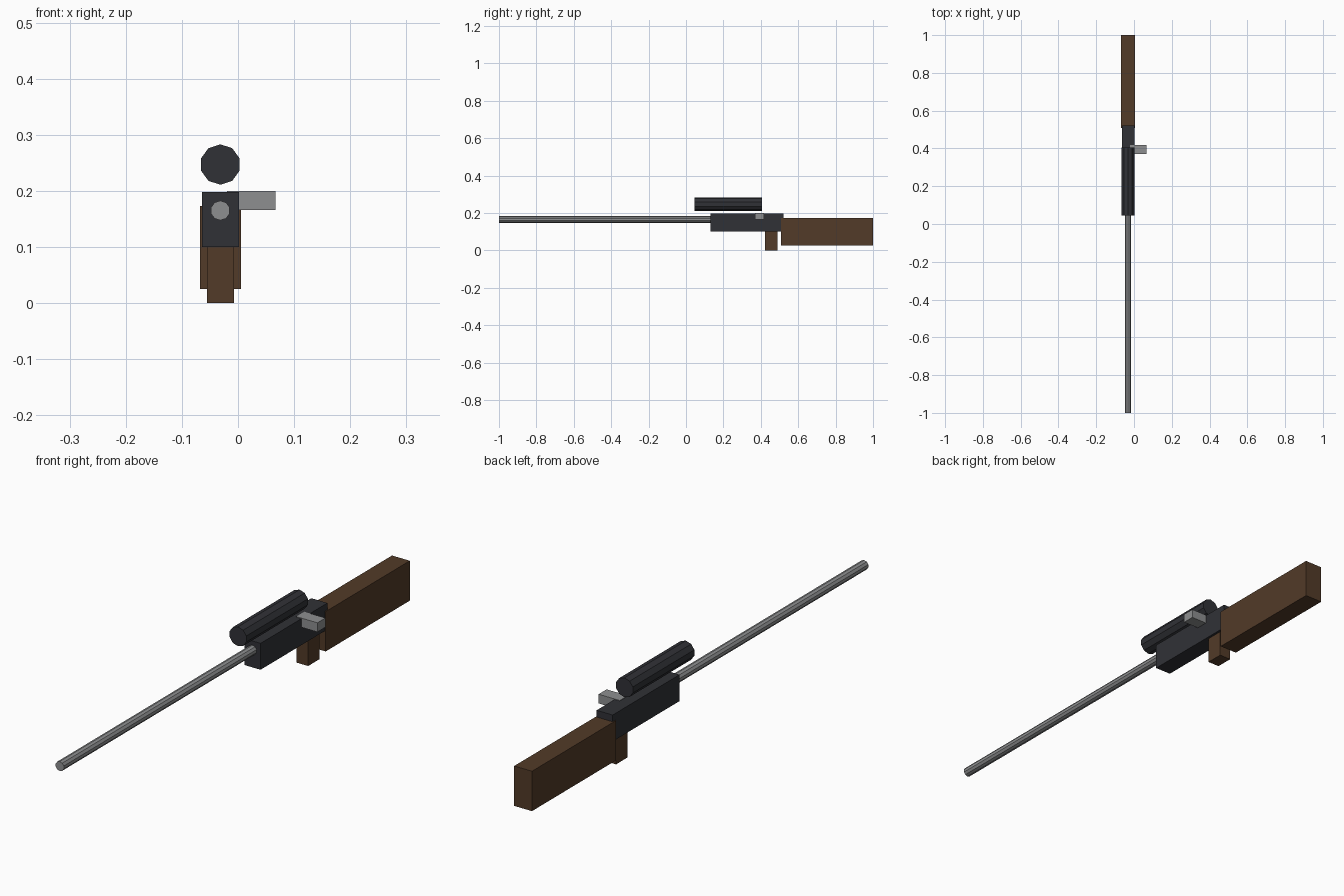
import bpy
from math import pi

if "Cube" in bpy.data.objects:
    bpy.data.objects.remove(bpy.data.objects["Cube"])

CX = -0.0315  # centre line of the body


def material(name, rgb):
    mat = bpy.data.materials.new(name)
    mat.diffuse_color = (*rgb, 1)
    mat.use_nodes = True
    mat.node_tree.nodes["Principled BSDF"].inputs["Base Color"].default_value = mat.diffuse_color
    return mat


wood = material("wood", (0.085, 0.043, 0.021))
dark = material("dark_metal", (0.03, 0.031, 0.037))
steel = material("steel", (0.27, 0.275, 0.28))


def box(name, x, y, z, mat):
    """Box from (min, max) ranges on each axis."""
    ranges = (x, y, z)
    bpy.ops.mesh.primitive_cube_add(size=1, location=[(a + b) / 2 for a, b in ranges])
    ob = bpy.context.object
    ob.name = name
    ob.scale = [b - a for a, b in ranges]
    bpy.ops.object.transform_apply(location=False, rotation=False, scale=True)
    ob.data.materials.append(mat)


def tube(name, radius, y, z, mat):
    """Ten-sided cylinder lying along y."""
    bpy.ops.mesh.primitive_cylinder_add(
        vertices=10, radius=radius, depth=y[1] - y[0],
        location=(CX, (y[0] + y[1]) / 2, z), rotation=(pi / 2, 0, 0))
    ob = bpy.context.object
    ob.name = name
    ob.data.materials.append(mat)


def centred(width):
    return CX - width / 2, CX + width / 2


# Wooden furniture
box("stock", centred(0.073), (0.507, 1.0), (0.025, 0.173), wood)
box("grip", centred(0.048), (0.422, 0.489), (0.0, 0.11), wood)

# Metal body and barrel
box("receiver", centred(0.066), (0.13, 0.522), (0.1, 0.198), dark)
tube("barrel", 0.0175, (-1.0, 0.15), 0.165, steel)

# Floating scope and side bolt handle
tube("scope", 0.036, (0.045, 0.406), 0.247, dark)
box("bolt_handle", (-0.02, 0.067), (0.37, 0.417), (0.166, 0.2), steel)
